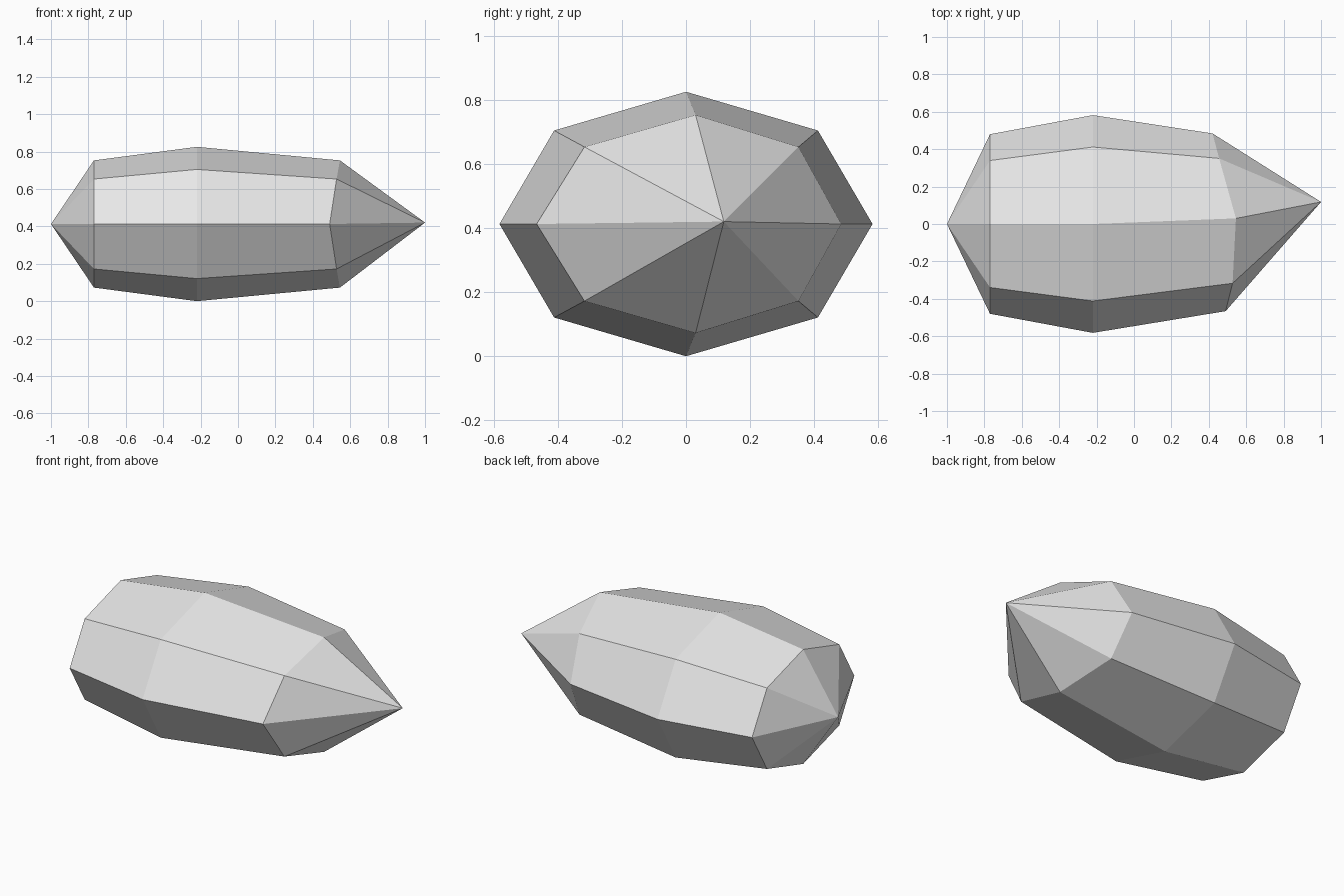
import bpy, bmesh
from math import sin, cos, pi

cube = bpy.data.objects.get("Cube")
if cube:
    bpy.data.objects.remove(cube, do_unlink=True)

# Plain grey stone
stone = bpy.data.materials.new("light_grey_stone")
stone.use_nodes = True
grey = (0.8, 0.8, 0.8, 1)
stone.diffuse_color = grey
stone.node_tree.nodes["Principled BSDF"].inputs["Base Color"].default_value = grey

SIDES = 8
MID = 0.4125

bm = bmesh.new()


def ring(x, ry, rz, offset=None):
    """Eight-sided oval; offset gives an (x, y) shift from each corner's cosine."""
    verts = []
    for i in range(SIDES):
        a = 2 * pi * i / SIDES
        dx, dy = offset(cos(a)) if offset else (0, 0)
        verts.append(bm.verts.new((x + dx, ry * cos(a) + dy, MID + rz * sin(a))))
    return verts


def skewed(c):
    """The front girdle leans toward the off-centre tip."""
    lean = {1: (-0.125, 0.009), 0.71: (-0.09, 0.015), 0: (0, 0.03),
            -0.71: (-0.018, 0.019), -1: (-0.055, 0.009)}
    return lean[round(c, 2) + 0.0]


# Girdles from the blunt end to the sharp end
rings = [ring(-0.77, 0.48, 0.34),
         ring(-0.22, 0.582, 0.4125),
         ring(0.545, 0.475, 0.34, skewed)]
blunt_tip = bm.verts.new((-1, 0, MID))
sharp_tip = bm.verts.new((1, 0.118, 0.42))

# Facets between girdles, and the fans closing both ends
for i in range(SIDES):
    j = (i + 1) % SIDES
    for a, b in zip(rings, rings[1:]):
        bm.faces.new((a[i], a[j], b[j], b[i]))
    bm.faces.new((blunt_tip, rings[0][j], rings[0][i]))
    bm.faces.new((sharp_tip, rings[-1][i], rings[-1][j]))
bmesh.ops.recalc_face_normals(bm, faces=bm.faces)

mesh = bpy.data.meshes.new("faceted_stone")
bm.to_mesh(mesh)
bm.free()
mesh.materials.append(stone)
bpy.context.collection.objects.link(bpy.data.objects.new("faceted_stone", mesh))
